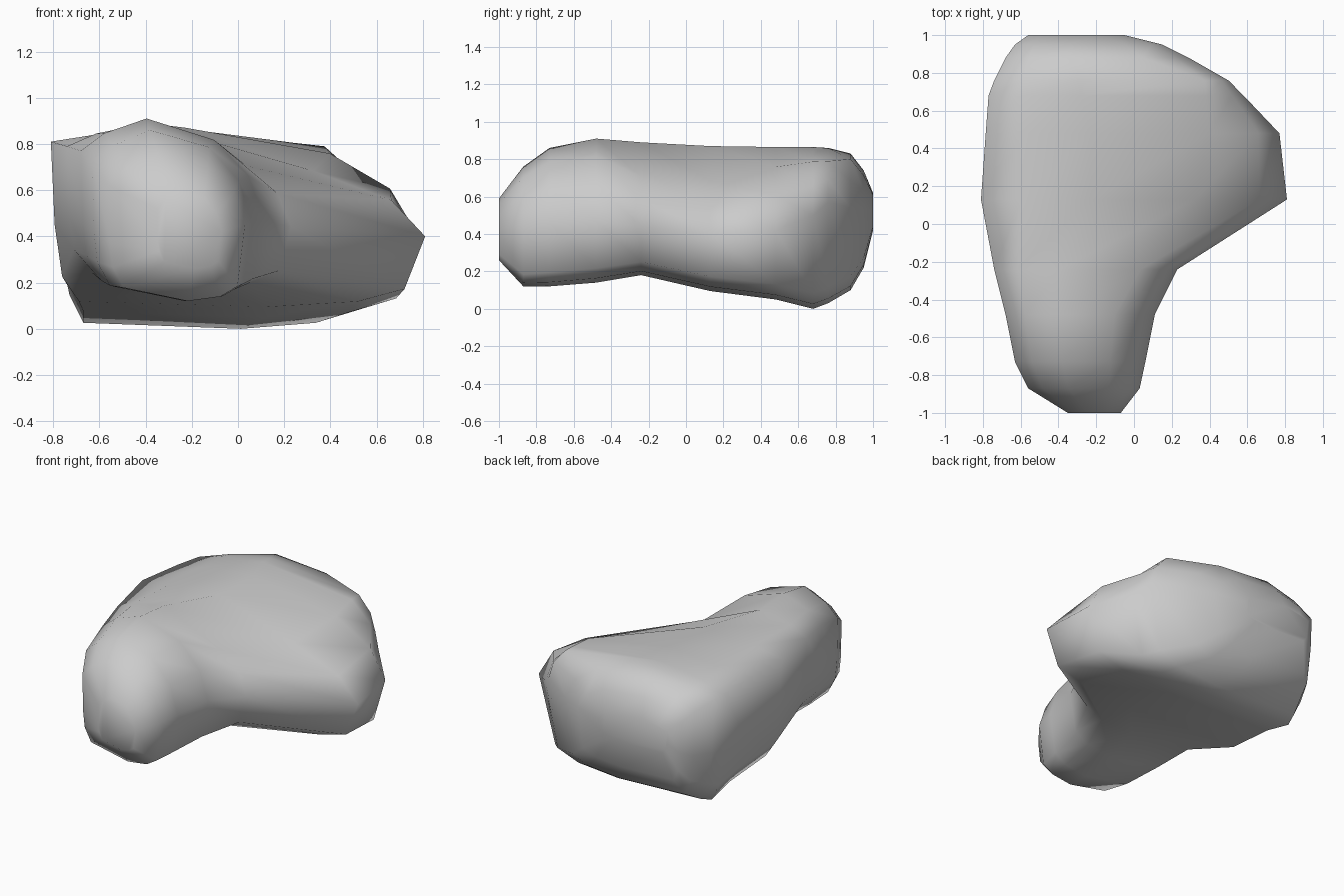
import bpy, bmesh

# Stations front to back: y, left x, right x, bottom z, top z, height of the
# left top corner, height of the right bulge, shoulder inset, shoulder drop
STATIONS = [
    (-1.00, -0.35, -0.07, 0.26, 0.59, 0.52, 0.42, 0.27, 0.08),
    (-0.87, -0.56, 0.03, 0.12, 0.76, 0.62, 0.45, 0.27, 0.09),
    (-0.73, -0.63, 0.06, 0.12, 0.86, 0.71, 0.46, 0.27, 0.10),
    (-0.48, -0.68, 0.11, 0.14, 0.91, 0.77, 0.47, 0.27, 0.12),
    (-0.24, -0.74, 0.23, 0.18, 0.89, 0.79, 0.44, 0.20, 0.26),
    (0.13, -0.81, 0.81, 0.095, 0.87, 0.81, 0.40, 0.30, 0.24),
    (0.48, -0.785, 0.77, 0.05, 0.865, 0.79, 0.42, 0.24, 0.13),
    (0.68, -0.77, 0.58, 0.00, 0.865, 0.77, 0.50, 0.15, 0.09),
    (0.76, -0.74, 0.50, 0.03, 0.86, 0.75, 0.57, 0.10, 0.085),
    (0.88, -0.68, 0.29, 0.10, 0.83, 0.70, 0.54, 0.25, 0.04),
    (0.95, -0.63, 0.15, 0.22, 0.74, 0.64, 0.54, 0.25, 0.05),
    (1.00, -0.56, -0.05, 0.42, 0.62, 0.58, 0.53, 0.25, 0.06),
]


def section(y, xl, xr, zb, zt, corner, bulge, inset, drop):
    """Closed lopsided ring: steep left wall, sloping right shoulder."""
    w, h = xr - xl, zt - zb
    shoulder = zt - drop * h
    lift = 0.09 if y < 0 else 0.03  # lower left edge rises at the front
    tuck = 0.11 if y < 0 else 0.075
    pts = [
        (xl, corner),
        (xl + 0.13 * w, corner + 0.55 * (zt - corner)),
        (xl + 0.36 * w, zt),
        (xr - inset * w, shoulder),
        (xr - 0.3 * inset * w, bulge + 0.55 * (shoulder - bulge)),
        (xr, bulge),
        (xr - 0.055 * w, zb + 0.10 * h),
        (xr - 0.18 * w, zb + 0.03 * h),
        (xr - 0.42 * w, zb),
        (xl + tuck * w, zb + lift * h),
        (xl + 0.03 * w, zb + (lift + 0.14) * h),
        (xl + 0.01 * w, (zb + corner) / 2),
    ]
    return [(x, y, z) for x, z in pts]


# Boulder body lofted through the stations and capped at both ends
bm = bmesh.new()
rings = [[bm.verts.new(p) for p in section(*s)] for s in STATIONS]
for a, b in zip(rings, rings[1:]):
    n = len(a)
    for i in range(n):
        j = (i + 1) % n
        bm.faces.new((a[i], a[j], b[j], b[i]))
bm.faces.new(rings[0])
bm.faces.new(rings[-1][::-1])
bmesh.ops.recalc_face_normals(bm, faces=bm.faces[:])
for f in bm.faces:
    f.smooth = True

mesh = bpy.data.meshes.new("boulder")
bm.to_mesh(mesh)
bm.free()
boulder = bpy.data.objects.new("boulder", mesh)
bpy.context.collection.objects.link(boulder)
